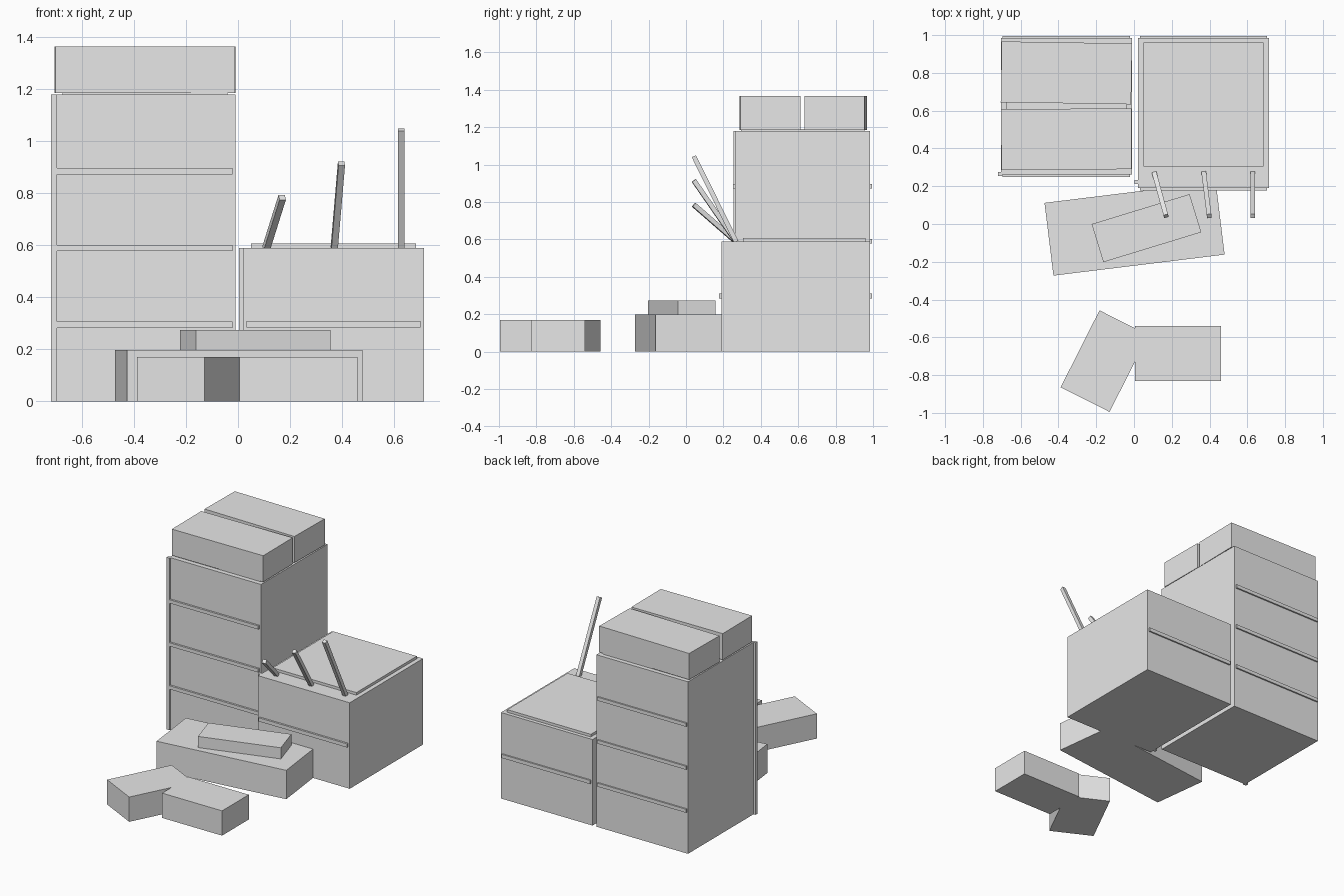
import bpy, math
from mathutils import Vector

cube = bpy.data.objects.get("Cube")
if cube:
    bpy.data.objects.remove(cube, do_unlink=True)

grey = bpy.data.materials.new("light_grey")
grey.use_nodes = True
colour = (0.8, 0.8, 0.8, 1)
grey.diffuse_color = colour
grey.node_tree.nodes["Principled BSDF"].inputs["Base Color"].default_value = colour


def block(name, centre, size, turn=0):
    bpy.ops.mesh.primitive_cube_add(size=1, location=centre)
    ob = bpy.context.object
    ob.name = name
    ob.scale = size
    ob.rotation_euler.z = math.radians(turn)
    ob.data.materials.append(grey)
    return ob


def box(name, x0, x1, y0, y1, z0, z1):
    return block(name, ((x0 + x1) / 2, (y0 + y1) / 2, (z0 + z1) / 2),
                 (x1 - x0, y1 - y0, z1 - z0))


def beam(name, start, end, thick):
    a, b = Vector(start), Vector(end)
    ob = block(name, (a + b) / 2, (thick, thick, (b - a).length))
    ob.rotation_euler = (b - a).to_track_quat("Z", "Y").to_euler()
    return ob


# Tall tower with floor ledges front and back, and a corner pipe
box("tower", -0.705, -0.01, 0.263, 0.985, 0, 1.18)
for i in range(1, 4):
    z = 0.295 * i
    box(f"tower_front_ledge_{i}", -0.697, -0.022, 0.25, 0.27, z - 0.012, z + 0.012)
    box(f"tower_back_ledge_{i}", -0.697, -0.022, 0.98, 0.995, z - 0.012, z + 0.012)
box("tower_corner_pipe", -0.72, -0.697, 0.253, 0.275, 0, 1.18)

# Two rooftop blocks on a thin slab
box("tower_roof_slab", -0.675, -0.04, 0.295, 0.955, 1.175, 1.19)
block("roof_block_front", (-0.358, 0.449, 1.276), (0.69, 0.322, 0.18), 0.4)
block("roof_block_back", (-0.358, 0.80, 1.276), (0.69, 0.322, 0.18), -0.9)

# Lower building
box("low_building", 0.02, 0.715, 0.19, 0.985, 0, 0.59)
box("low_front_ledge", 0.032, 0.703, 0.177, 0.2, 0.285, 0.31)
box("low_back_ledge", 0.032, 0.703, 0.98, 0.995, 0.285, 0.31)
box("low_corner_pipe", 0.003, 0.025, 0.212, 0.234, 0, 0.59)
box("low_roof_slab", 0.05, 0.685, 0.305, 0.96, 0.58, 0.608)

# Leaning poles on the low roof
for i, (x0, x1, z1) in enumerate([(0.108, 0.17, 0.785), (0.37, 0.398, 0.915),
                                  (0.628, 0.628, 1.045)], 1):
    beam(f"leaning_pole_{i}", (x0, 0.268, 0.588), (x1, 0.042, z1), 0.025)

# Stepped platform in front
block("platform", (0.003, -0.025, 0.099), (0.913, 0.388, 0.198), -7 + 14)
block("platform_step", (0.066, -0.022, 0.236), (0.542, 0.211, 0.077), 17)

# Pair of low blocks at the very front
box("front_block_straight", 0.005, 0.46, -0.83, -0.54, 0, 0.17)
block("front_block_turned", (-0.156, -0.726, 0.085), (0.456, 0.29, 0.17), 63.2)
